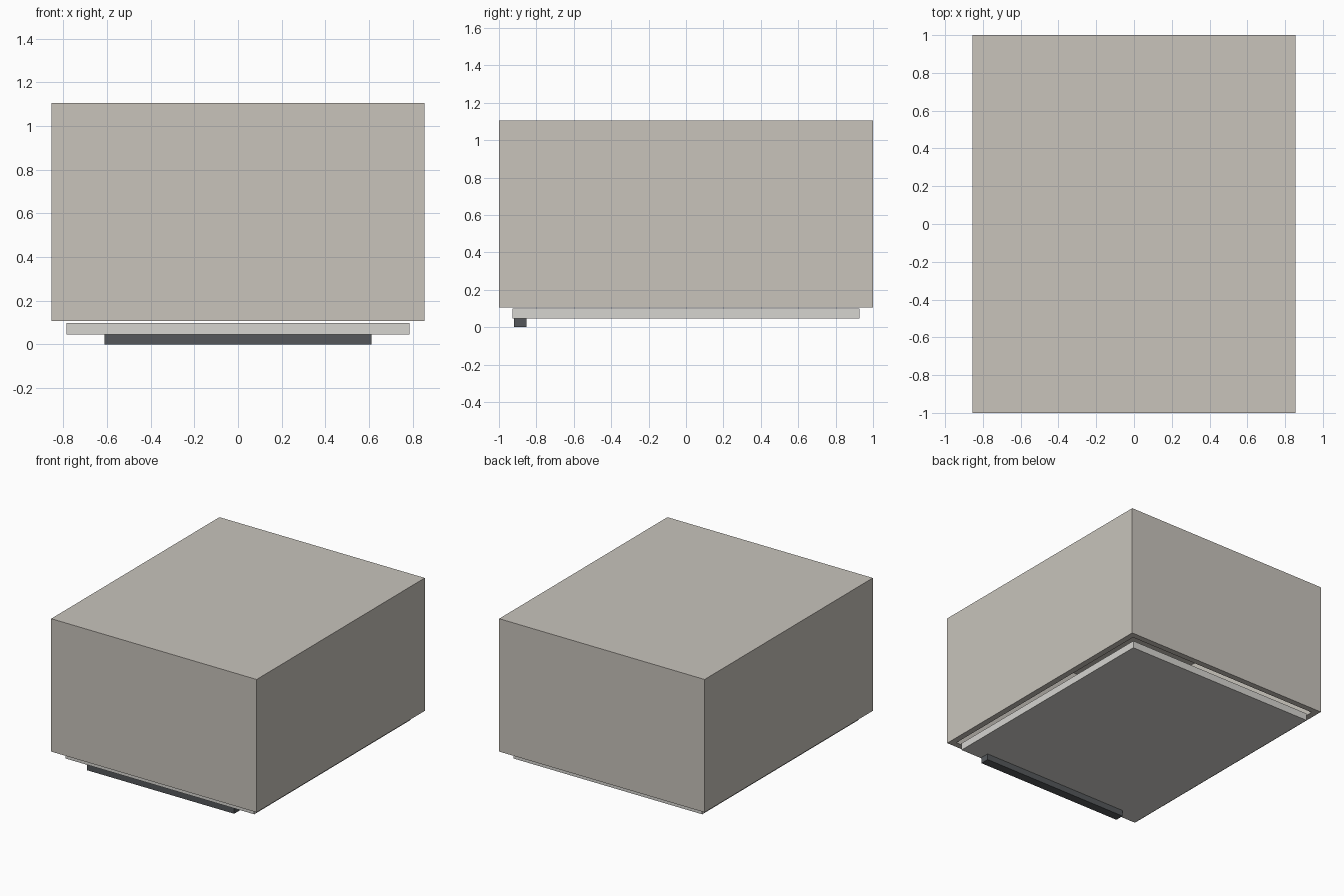
import bpy, bmesh

if "Cube" in bpy.data.objects:
    bpy.data.objects.remove(bpy.data.objects["Cube"])


def material(name, rgb):
    m = bpy.data.materials.new(name)
    m.diffuse_color = (*rgb, 1)
    m.use_nodes = True
    m.node_tree.nodes["Principled BSDF"].inputs["Base Color"].default_value = m.diffuse_color
    return m


def box(name, lo, hi, mat):
    bm = bmesh.new()
    bmesh.ops.create_cube(bm, size=1)
    for v in bm.verts:
        v.co = [(a + b) / 2 + c * (b - a) for a, b, c in zip(lo, hi, v.co)]
    mesh = bpy.data.meshes.new(name)
    bm.to_mesh(mesh)
    bm.free()
    mesh.materials.append(mat)
    obj = bpy.data.objects.new(name, mesh)
    bpy.context.collection.objects.link(obj)
    return obj


shell_mat = material("warm_grey", (0.58, 0.55, 0.50))
panel_mat = material("pale_grey", (0.67, 0.66, 0.63))
dark_mat = material("dark_grey", (0.09, 0.097, 0.105))

# Hollow cover, open underneath, with an even wall thickness
cover = box("cover", (-0.855, -1, 0.106), (0.855, 1, 1.106), shell_mat)
bm = bmesh.new()
bm.from_mesh(cover.data)
bm.normal_update()
bmesh.ops.delete(bm, geom=[f for f in bm.faces if f.normal.z < -0.5], context='FACES')
bm.to_mesh(cover.data)
bm.free()
wall = cover.modifiers.new("wall", 'SOLIDIFY')
wall.thickness = 0.045
wall.offset = -1
wall.use_even_offset = True

# Base panel sitting just below the opening
box("base_panel", (-0.785, -0.928, 0.045), (0.785, 0.928, 0.099), panel_mat)

# Dark strip under the front edge
box("front_strip", (-0.612, -0.92, 0), (0.612, -0.853, 0.045), dark_mat)
